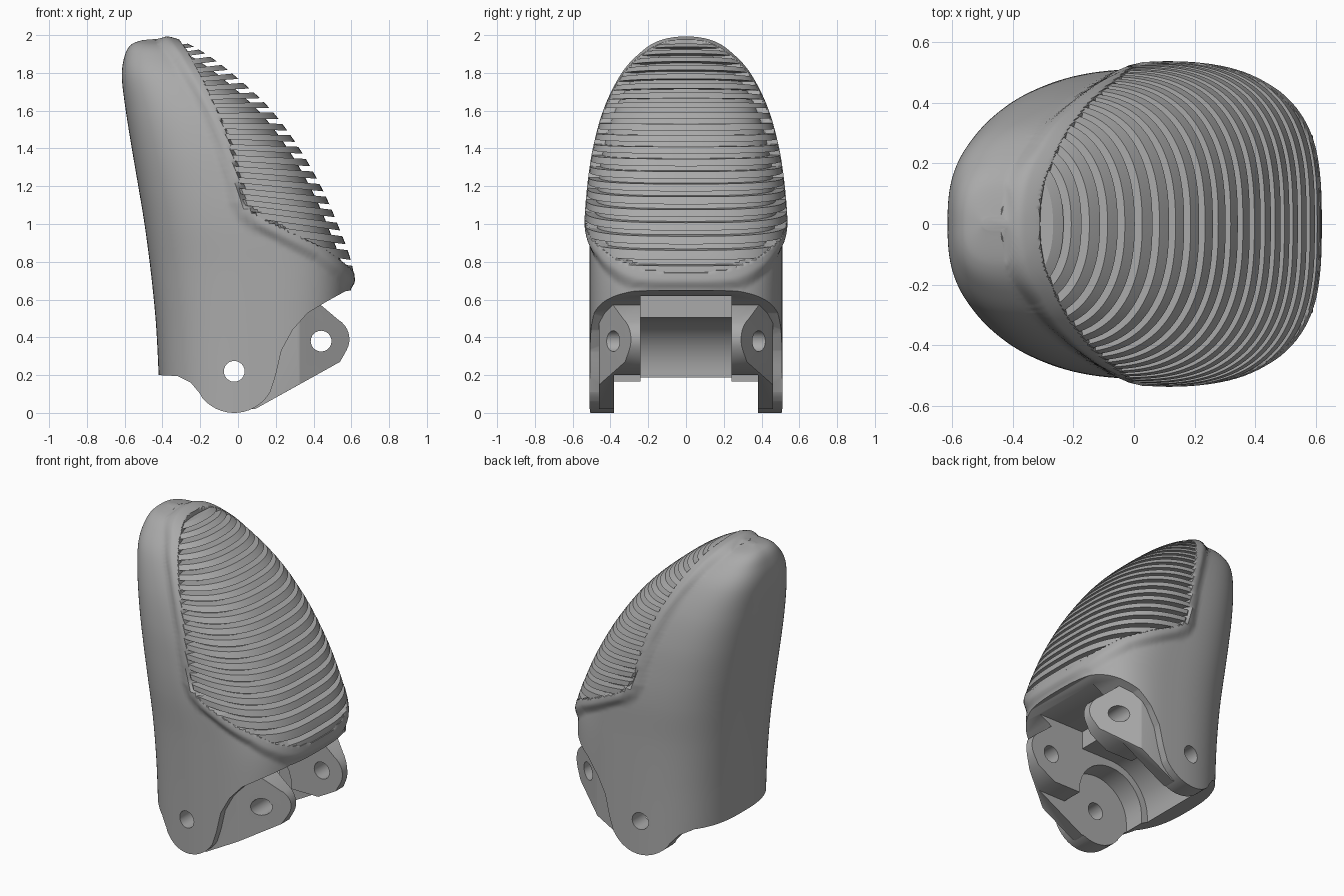
import bpy, bmesh, math
from mathutils import Vector

if "Cube" in bpy.data.objects:
    bpy.data.objects.remove(bpy.data.objects["Cube"], do_unlink=True)

grey = bpy.data.materials.new("plain_grey")
grey.use_nodes = True
grey.diffuse_color = (0.4, 0.4, 0.4, 1)
grey.node_tree.nodes["Principled BSDF"].inputs["Base Color"].default_value = (0.4, 0.4, 0.4, 1)

# Fingertip sections: height, back x, front x, half width
SECTIONS = [Vector(p) for p in (
    (-.05, -.41, .57, .51), (.2, -.42, .585, .51), (.48, -.435, .595, .51), (.75, -.462, .585, .51),
    (1, -.495, .5, .51), (1.2, -.528, .41, .495), (1.4, -.562, .295, .465), (1.6, -.594, .145, .41),
    (1.78, -.615, -.05, .325), (1.89, -.6, -.2, .23), (1.95, -.565, -.32, .14), (1.975, -.5, -.42, .02))]
# Side outline of the raised rim: height, x
RIM = [(.6, .7), (.66, .55), (.72, .49), (.8, .39), (.9, .2), (.96, .08), (1.02, 0), (1.1, -.05),
       (1.25, -.085), (1.4, -.125), (1.55, -.185), (1.7, -.26), (1.85, -.35), (1.94, -.42), (2.1, -.5)]
# Squareness of the front half, and slant of the pad slots in degrees, by height
SQUARE = [(-1, 3), (.9, 3), (1.8, 2.3), (3, 2.3)]
SLANT = [(0, 8), (1, 8), (1.6, 0), (2, -10)]


def lerp(table, k):
    for (a, u), (b, v) in zip(table, table[1:]):
        if k <= b:
            return u + (v - u) * (k - a) / (b - a)
    return table[-1][1]


RIM_SAMPLES = []
for (z0, x0), (z1, x1) in zip(RIM, RIM[1:]):
    for i in range(8):
        RIM_SAMPLES.append((x0 + (x1 - x0) * i / 8, z0 + (z1 - z0) * i / 8))


def rim_distance(co):
    if co.z < .6 or co.x < lerp(RIM, co.z):
        return -1
    return math.sqrt(min((co.x - x) ** 2 + (co.z - z) ** 2 for x, z in RIM_SAMPLES))


def section_rows(step):
    rows = []
    pts = [SECTIONS[0]] + SECTIONS + [SECTIONS[-1]]
    for a, b, c, d in zip(pts, pts[1:], pts[2:], pts[3:]):
        n = max(2, round((c - b).length / step))
        for i in range(n):
            t = i / n
            rows.append(.5 * (2 * b + (c - a) * t + (2 * a - 5 * b + 4 * c - d) * t * t
                              + (3 * b - a - 3 * c + d) * t ** 3))
    return rows + [SECTIONS[-1]]


def fingertip(step, around, offset):
    """Loft rounded sections, then push the surface by a rule on rim distance."""
    bm = bmesh.new()
    rings = []
    for z, back, front, w in section_rows(step):
        mid = back + .55 * (front - back)
        ring = []
        for i in range(around):
            t = math.tau * i / around
            c, s = math.cos(t), math.sin(t)
            reach, p = (front - mid, 2 / lerp(SQUARE, z)) if c > 0 else (mid - back, .74)
            ring.append(bm.verts.new((mid + math.copysign(abs(c) ** p, c) * reach,
                                      math.copysign(abs(s) ** p, s) * w, z)))
        rings.append(ring)
    for lo, hi in zip(rings, rings[1:]):
        for i in range(around):
            j = (i + 1) % around
            bm.faces.new((lo[i], lo[j], hi[j], hi[i]))
    bm.faces.new(rings[0][::-1])
    bm.faces.new(rings[-1])
    bm.normal_update()
    moves = [(v, v.normal * offset(rim_distance(v.co))) for v in bm.verts]
    for v, m in moves:
        v.co += m
    return bm


def finish(name, bm):
    me = bpy.data.meshes.new(name)
    bmesh.ops.recalc_face_normals(bm, faces=bm.faces)
    bm.to_mesh(me)
    bm.free()
    me.materials.append(grey)
    ob = bpy.data.objects.new(name, me)
    bpy.context.collection.objects.link(ob)
    return ob


def prism(name, pts, lo, hi, axis="Y"):
    bm = bmesh.new()
    place = (lambda a, b, h: (a, h, b)) if axis == "Y" else (lambda a, b, h: (a, b, h))
    face = bm.faces.new([bm.verts.new(place(a, b, lo)) for a, b in pts])
    ext = bmesh.ops.extrude_face_region(bm, geom=[face])
    shift = place(0, 0, hi - lo)
    bmesh.ops.translate(bm, vec=shift, verts=[v for v in ext["geom"] if isinstance(v, bmesh.types.BMVert)])
    return finish(name, bm)


def arc(x, z, r, a0, a1, n=16):
    steps = [math.radians(a0 + (a1 - a0) * i / n) for i in range(n + 1)]
    return [(x + r * math.cos(a), z + r * math.sin(a)) for a in steps]


def carve(ob, cutters):
    for c in cutters:
        m = ob.modifiers.new(c.name, "BOOLEAN")
        m.object, m.operation, m.solver = c, "DIFFERENCE", "EXACT"
    dg = bpy.context.evaluated_depsgraph_get()
    me = bpy.data.meshes.new_from_object(ob.evaluated_get(dg))
    ob.modifiers.clear()
    ob.data = me


def shell_offset(d):
    if d < 0:
        return 0
    t = min(d / .055, 1)
    rise = .028 * t * t * (3 - 2 * t)
    return rise - .055 * max(0, min((d - .085) / .012, 1))


# Shell with the raised rim and recessed pad bed
shell = finish("shell", fingertip(.0135, 240, shell_offset))

# Slot planes evenly spaced along the front line, from the top down
planes = []


def add_plane(x, z):
    a = math.radians(lerp(SLANT, z))
    planes.append((Vector((x, 0, z)), Vector((math.sin(a), 0, math.cos(a)))))


walked = spacing = .074
front = [(s[2], s[0]) for s in SECTIONS[:2:-1]]
for (xa, za), (xb, zb) in zip(front, front[1:]):
    for i in range(100):
        x, z = xa + (xb - xa) * i / 100, za + (zb - za) * i / 100
        walked += math.hypot(xb - xa, zb - za) / 100
        if x > -.35 and z > .87 and walked > spacing:
            add_plane(x, z)
            walked = 0
add_plane(.56, .815)
add_plane(.58, .67)

# Pad ribs: slices of the full fingertip, hidden under the rim at their ends
whole = fingertip(.021, 170, lambda d: .025 if d > .06 else -.03)
ribs = bmesh.new()
for (top, top_n), (low, low_n) in zip(planes, planes[1:]):
    part = whole.copy()
    gap = min(.42 * (top - low).dot(top_n), .03)
    for co, no in ((top - top_n * gap, top_n), (low, -low_n)):
        geom = part.verts[:] + part.edges[:] + part.faces[:]
        cut = bmesh.ops.bisect_plane(part, geom=geom, plane_co=co, plane_no=no, clear_outer=True)
        edges = [e for e in cut["geom_cut"] if isinstance(e, bmesh.types.BMEdge)]
        bmesh.ops.edgeloop_fill(part, edges=edges)
    tmp = bpy.data.meshes.new("rib")
    part.to_mesh(tmp)
    part.free()
    ribs.from_mesh(tmp)
    bpy.data.meshes.remove(tmp)
whole.free()
pad_ribs = finish("pad_ribs", ribs)

# Hinge lugs, tapering inward toward the front
lug_outline = [(0, .02), (.09, .02), (.54, .27)] + arc(.47, .39, .12, -30, 60, 8) + [(.44, .57), (.3, .6), (0, .6)]
lugs = [prism(n, lug_outline, lo, hi) for n, lo, hi in
        (("right_hinge_lug", -.46, -.2), ("left_hinge_lug", .2, .46))]

# Cutters: underside outline, knuckle space, slot, lug tapers and pin holes
underside = prism("underside_cutter", [(-.8, .2), (-.42, .2), (-.32, .195), (-.25, .16), (-.2, .1)]
                  + arc(-.02, .22, .22, 220, 330, 14)
                  + [(.2, .2), (.23, .33), (.29, .44), (.37, .53), (.47, .59), (.57, .645), (.8, .67),
                     (.8, -.3), (-.8, -.3)], -.8, .8)
knuckle = prism("knuckle_cutter", arc(-.02, .22, .24, 0, 180) + [(-.26, -.2), (.7, -.2), (.7, .2), (.22, .2)],
                -.38, .38)
slot = prism("slot_cutter", arc(-.02, .22, .285, 90, 180)
             + [(-.305, -.21), (.81, -.21), (.81, .62), (.2, .62), (.2, .505)], -.24, .24)
tapers = [prism(n, [(.25, s * .5), (.33, s * .455), (.6, s * .285), (.8, s * .28), (.8, s * .7), (.25, s * .7)],
                -.1, .8, "Z") for n, s in (("right_taper_cutter", -1), ("left_taper_cutter", 1))]
holes = [prism(n, arc(x, z, .055, 0, 345, 23), -.9, .9) for n, x, z in
         (("rear_pin_cutter", -.02, .22), ("front_pin_cutter", .44, .38))]

carve(shell, [underside, knuckle, slot, holes[0]])
for lug in lugs:
    carve(lug, [knuckle, slot] + tapers + holes)

for cutter in [underside, knuckle, slot] + tapers + holes:
    bpy.data.objects.remove(cutter, do_unlink=True)

# Smooth shading with crisp edges
bpy.ops.object.select_all(action="DESELECT")
for ob in [shell, pad_ribs] + lugs:
    ob.select_set(True)
bpy.context.view_layer.objects.active = shell
bpy.ops.object.shade_smooth_by_angle(angle=math.radians(32))
